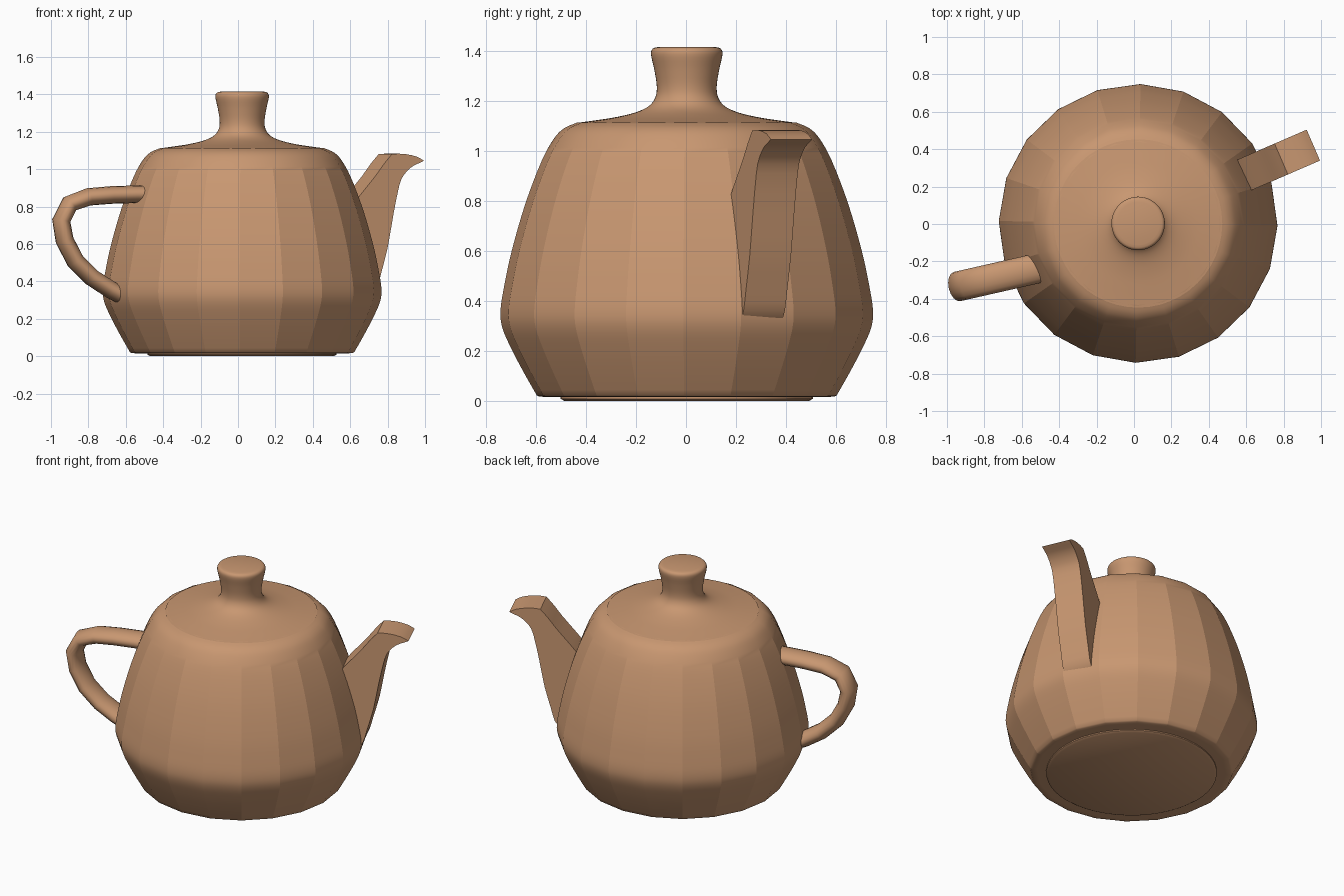
import bpy, bmesh, math
from mathutils import Vector

if "Cube" in bpy.data.objects:
    bpy.data.objects.remove(bpy.data.objects["Cube"], do_unlink=True)

CLAY = (0.58, 0.31, 0.165, 1)
clay = bpy.data.materials.new("warm clay")
clay.use_nodes = True
clay.diffuse_color = CLAY
clay.node_tree.nodes["Principled BSDF"].inputs["Base Color"].default_value = CLAY

CENTRE = Vector((0.022, 0.003, 0))


def finish(bm, name, angle):
    """Turn a bmesh into a clay object with smooth shading below the angle."""
    bmesh.ops.recalc_face_normals(bm, faces=bm.faces)
    mesh = bpy.data.meshes.new(name)
    bm.to_mesh(mesh)
    bm.free()
    ob = bpy.data.objects.new(name, mesh)
    bpy.context.collection.objects.link(ob)
    mesh.materials.append(clay)
    bpy.ops.object.select_all(action="DESELECT")
    ob.select_set(True)
    bpy.context.view_layer.objects.active = ob
    bpy.ops.object.shade_smooth_by_angle(angle=math.radians(angle))
    return ob


def spline(points, steps=4):
    """Catmull-Rom curve through the points."""
    pts = [Vector(p) for p in points]
    pts = [2 * pts[0] - pts[1]] + pts + [2 * pts[-1] - pts[-2]]
    out = []
    for a, b, c, d in zip(pts, pts[1:], pts[2:], pts[3:]):
        for i in range(steps):
            t = i / steps
            out.append(0.5 * (2 * b + (c - a) * t + (2 * a - 5 * b + 4 * c - d) * t**2
                              + (3 * b - a - 3 * c + d) * t**3))
    return out + [pts[-2]]


def skin(rings):
    """Join closed rings of points and cap both ends."""
    bm = bmesh.new()
    loops = [[bm.verts.new(p) for p in ring] for ring in rings]
    n = len(loops[0])
    for lo, hi in zip(loops, loops[1:]):
        for i in range(n):
            j = (i + 1) % n
            bm.faces.new((lo[i], lo[j], hi[j], hi[i]))
    bm.faces.new(loops[0])
    bm.faces.new(loops[-1])
    return bm


def lathe(profile, sides, turn=0.0):
    """Revolve (radius, height) points about the pot's axis."""
    angles = [turn + math.tau * i / sides for i in range(sides)]
    return skin([[CENTRE + Vector((r * math.cos(a), r * math.sin(a), z)) for a in angles]
                 for r, z in profile])


# Body: twenty flat panels, smooth from top to bottom
wall = spline([(0.6, 0.022), (0.65, 0.11), (0.7, 0.205), (0.737, 0.29), (0.745, 0.36),
               (0.73, 0.46), (0.7, 0.6), (0.645, 0.79), (0.58, 0.96), (0.53, 1.05),
               (0.49, 1.09), (0.44, 1.112)])
body = finish(lathe([(0.56, 0.015), (0.59, 0.017)] + wall, 20, math.radians(-1)), "body", 40)
# Crease the upright panel edges below the shoulder
for edge in body.data.edges:
    a, b = (body.data.vertices[i].co for i in edge.vertices)
    if abs(a.z - b.z) > 0.001 and max(a.z, b.z) < 1.03:
        edge.use_edge_sharp = True

# Foot disc
finish(lathe([(0.49, 0), (0.505, 0.008), (0.505, 0.03)], 48), "foot", 30)

# Lid with its knob
lid = spline([(0.45, 1.11), (0.37, 1.121), (0.28, 1.135), (0.2, 1.155), (0.15, 1.18),
              (0.125, 1.215), (0.12, 1.26), (0.13, 1.325), (0.143, 1.385), (0.136, 1.408),
              (0.115, 1.415)])
finish(lathe(lid, 48), "lid_and_knob", 40)

# Spout: a side outline (distance outward, height) extruded to a slab
aim = math.radians(23.4)
out = Vector((math.cos(aim), math.sin(aim), 0))
side = Vector((-math.sin(aim), math.cos(aim), 0))
upper = spline([(-0.06, 0.74), (0, 0.825), (0.055, 0.89), (0.12, 0.965),
                (0.17, 1.03), (0.215, 1.08)], 2)
lip = spline([(0.25, 1.083), (0.3, 1.08), (0.36, 1.067), (0.402, 1.045)], 2)
under = spline([(0.375, 1.033), (0.331, 1.013), (0.285, 0.97), (0.257, 0.91), (0.222, 0.75),
                (0.19, 0.58), (0.151, 0.44), (0.128, 0.36), (0.09, 0.31)], 2)
outline = upper + lip + under + [Vector((-0.06, 0.31))]
root = Vector((0.59, 0.262, 0))
finish(skin([[root + out * s + side * w + Vector((0, 0, z)) for s, z in outline]
             for w in (-0.09, 0.09)]), "spout", 35)

# Handle: an oval section swept along a bent path
path = [Vector((x, -0.24 + 0.227 * (x + 0.53), z)) for x, z in (
    (-0.42, 0.865), (-0.55, 0.866), (-0.68, 0.862), (-0.8, 0.852), (-0.9, 0.815),
    (-0.945, 0.725), (-0.927, 0.62), (-0.87, 0.51), (-0.78, 0.42), (-0.68, 0.355),
    (-0.55, 0.29))]
across = Vector((0.227, -1, 0)).normalized()
rings = []
for i, p in enumerate(path):
    before = (p - path[max(i - 1, 0)]).normalized()
    after = (path[min(i + 1, len(path) - 1)] - p).normalized()
    normal = (before + after).normalized().cross(across)
    rings.append([p + across * 0.08 * math.cos(a) + normal * 0.047 * math.sin(a)
                  for a in (math.tau * k / 16 for k in range(16))])
finish(skin(rings), "handle", 50)
